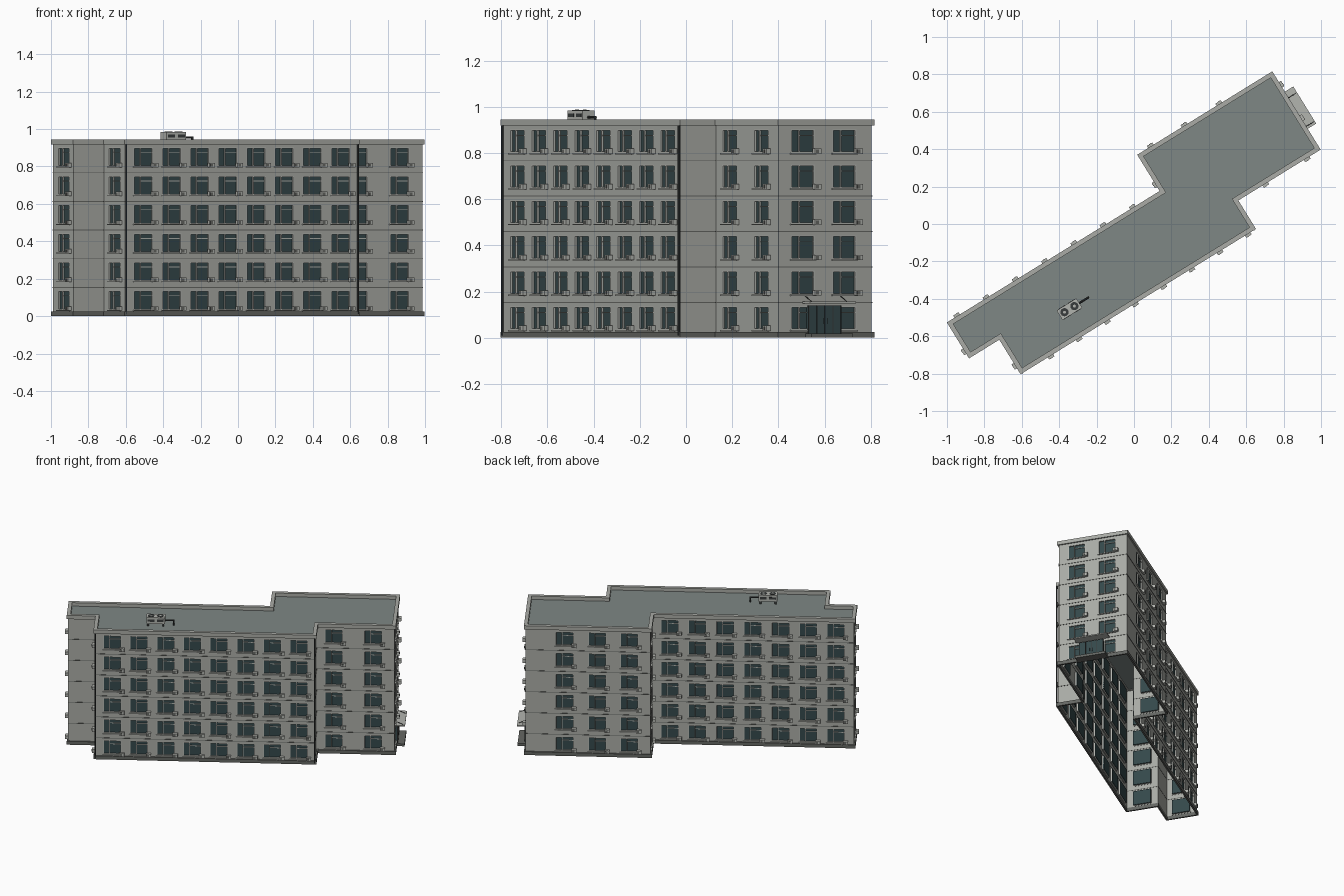
import bpy, bmesh, math
from mathutils import Matrix, Vector

if "Cube" in bpy.data.objects:
    bpy.data.objects.remove(bpy.data.objects["Cube"], do_unlink=True)

TURN = math.radians(31.7)
FLOOR, FLOORS, ROOF, TOP = 0.1533, 6, 0.92, 0.945
WIN_W, WIN_LO, WIN_HI = 0.122, 0.033, 0.137


def material(name, r, g, b):
    m = bpy.data.materials.new(name)
    m.use_nodes = True
    m.diffuse_color = (r, g, b, 1)
    m.node_tree.nodes["Principled BSDF"].inputs["Base Color"].default_value = (r, g, b, 1)
    return m


WALL = material("wall grey", 0.40, 0.41, 0.38)
TRIM = material("light trim", 0.45, 0.46, 0.43)
ROOFING = material("roof grey green", 0.21, 0.245, 0.235)
GLASS = material("dark teal glass", 0.035, 0.065, 0.07)
PLINTH = material("plinth grey", 0.13, 0.135, 0.125)
METAL = material("dark metal", 0.04, 0.045, 0.045)

# Footprint, counter-clockwise, with window centres along the wall that starts at each corner
OUTLINE = [
    ((-1.123, 0.073), [0.108]),
    ((-1.123, -0.143), []),
    ((-0.933, -0.143), [0.108]),
    ((-0.933, -0.36), [0.115 + 0.177 * i for i in range(8)]),
    ((0.536, -0.36), []),
    ((0.536, -0.181), [0.114, 0.374]),
    ((1.053, -0.181), [0.124, 0.335]),
    ((1.053, 0.301), [0.26, 0.478, 0.69]),
    ((0.214, 0.301), [0.113]),
    ((0.214, 0.073), [0.113 + 0.184 * i for i in range(7)]),
]
CORNERS = [Vector(c) for c, _ in OUTLINE]
COUNT = len(CORNERS)


def inward(i):
    d = (CORNERS[(i + 1) % COUNT] - CORNERS[i % COUNT]).normalized()
    return Vector((-d.y, d.x))


def offset_loop(out):
    return [CORNERS[i] - (inward(i - 1 + COUNT) + inward(i)) * out for i in range(COUNT)]


def finish(name, bm, mat):
    me = bpy.data.meshes.new(name)
    bm.to_mesh(me)
    bm.free()
    me.materials.append(mat)
    ob = bpy.data.objects.new(name, me)
    ob.rotation_euler.z = TURN
    bpy.context.collection.objects.link(ob)
    return ob


def box(bm, m, x0, x1, y0, y1, z0, z1):
    mid = Vector(((x0 + x1) / 2, (y0 + y1) / 2, (z0 + z1) / 2))
    size = Matrix.Diagonal((x1 - x0, y1 - y0, z1 - z0, 1))
    bmesh.ops.create_cube(bm, size=1, matrix=m @ Matrix.Translation(mid) @ size)


def rod(bm, a, b, r, sides=8):
    a, b = Vector(a), Vector(b)
    m = Matrix.Translation((a + b) / 2) @ (b - a).to_track_quat("Z", "Y").to_matrix().to_4x4()
    bmesh.ops.create_cone(bm, cap_ends=True, segments=sides, radius1=r, radius2=r,
                          depth=(b - a).length, matrix=m)


def band(bm, out, inn, z0, z1):
    """Closed ring following the footprint."""
    rings = [[bm.verts.new((p.x, p.y, z)) for p in offset_loop(o)]
             for o, z in ((out, z0), (out, z1), (inn, z1), (inn, z0))]
    for a, b in zip(rings, rings[1:] + rings[:1]):
        for i in range(COUNT):
            j = (i + 1) % COUNT
            bm.faces.new((a[i], a[j], b[j], b[i]))


I4 = Matrix.Identity(4)
walls, frames, glass, sills, units, grilles = (bmesh.new() for _ in range(6))
face_line = offset_loop(-0.004)


def window(m, x, base, with_unit):
    x0, x1 = x - WIN_W / 2, x + WIN_W / 2
    z0, z1 = base + WIN_LO, base + WIN_HI
    t = 0.006
    split, rail = x0 + WIN_W * 0.36, z1 - 0.028
    box(glass, m, x0, x1, 0.009, 0.014, z0, z1)
    for a, b in ((x0, x0 + t), (x1 - t, x1), (split - t / 2, split + t / 2)):
        box(frames, m, a, b, 0, 0.011, z0, z1)
    for a, b in ((z0, z0 + t), (z1 - t, z1)):
        box(frames, m, x0, x1, 0, 0.011, a, b)
    box(frames, m, split, x1, 0.003, 0.011, rail - 0.002, rail + 0.002)
    box(sills, m, x0 - 0.004, x1 + 0.004, -0.008, 0.002, z0 - 0.005, z0)
    if with_unit:
        box(units, m, x1 - 0.014, x1 + 0.02, -0.022, -0.002, z0 - 0.004, z0 + 0.019)
        box(grilles, m, x1 - 0.009, x1 + 0.006, -0.0235, -0.022, z0, z0 + 0.015)


# Walls with window openings, and everything set in them
for i, (_, centres) in enumerate(OUTLINE):
    start, end = face_line[i], face_line[(i + 1) % COUNT]
    d, n = (end - start).normalized(), inward(i)
    m = Matrix(((d.x, n.x, 0, start.x), (d.y, n.y, 0, start.y), (0, 0, 1, 0), (0, 0, 0, 1)))
    xs = [0] + [c + s * WIN_W / 2 for c in centres for s in (-1, 1)] + [(end - start).length]
    zs = [0] + [f * FLOOR + h for f in range(FLOORS) for h in (WIN_LO, WIN_HI)] + [ROOF]
    grid = [[walls.verts.new(m @ Vector((x, 0, z))) for z in zs] for x in xs]
    for a in range(len(xs) - 1):
        for b in range(len(zs) - 1):
            if not (a % 2 and b % 2):
                walls.faces.new((grid[a][b], grid[a + 1][b], grid[a + 1][b + 1], grid[a][b + 1]))
    for c in centres:
        for f in range(FLOORS):
            window(m, c, f * FLOOR, not (f == 0 and i == 6))

finish("outer_walls", walls, WALL)
finish("window_frames", frames, TRIM)
finish("window_glass", glass, GLASS)
finish("window_sills", sills, TRIM)
finish("wall_cooling_units", units, TRIM)
finish("wall_cooling_grilles", grilles, PLINTH)

# Plinth, floor seams, parapet and roof deck
bm = bmesh.new()
band(bm, 0.005, -0.006, 0, 0.025)
finish("plinth", bm, PLINTH)

bm = bmesh.new()
for f in range(1, FLOORS):
    band(bm, -0.002, -0.005, f * FLOOR - 0.002, f * FLOOR + 0.002)
finish("floor_seams", bm, PLINTH)

bm = bmesh.new()
band(bm, 0.005, -0.02, ROOF - 0.002, TOP)
finish("parapet", bm, WALL)

bm = bmesh.new()
bm.faces.new([bm.verts.new((p.x, p.y, ROOF)) for p in offset_loop(-0.005)])
finish("roof_deck", bm, ROOFING)

# Drain pipes at the ends of the long front wall
bm = bmesh.new()
for x in (-0.926, 0.529):
    rod(bm, (x, -0.363, 0.01), (x, -0.363, ROOF), 0.005)
finish("drain_pipes", bm, METAL)

# Entrance: porch, double door, canopy and tie rods
END = 1.053
bm = bmesh.new()
box(bm, I4, END - 0.01, END + 0.055, -0.045, 0.165, 0, 0.018)
finish("porch", bm, PLINTH)

bm = bmesh.new()
box(bm, I4, END - 0.01, END + 0.007, -0.03, 0.134, 0.018, 0.14)
finish("entrance_door", bm, GLASS)

bm = bmesh.new()
for y in (-0.03, 0.012, 0.052, 0.092, 0.134):
    box(bm, I4, END + 0.005, END + 0.01, y - 0.002, y + 0.002, 0.018, 0.14)
for y in (0.043, 0.061):
    rod(bm, (END + 0.013, y, 0.06), (END + 0.013, y, 0.085), 0.0015)
finish("door_bars", bm, METAL)

bm = bmesh.new()
box(bm, I4, END - 0.005, END + 0.058, -0.055, 0.178, 0.148, 0.156)
finish("entrance_canopy", bm, TRIM)

bm = bmesh.new()
for y in (-0.04, 0.14):
    rod(bm, (END - 0.005, y, 0.18), (END + 0.05, y, 0.155), 0.002)
finish("canopy_tie_rods", bm, METAL)

# Rooftop cooling unit with two fans and a pipe
CX, CY = -0.533, -0.206
bm = bmesh.new()
box(bm, I4, CX - 0.062, CX + 0.062, CY - 0.03, CY + 0.03, 0.94, 0.985)
finish("roof_unit", bm, TRIM)

bm = bmesh.new()
for s in (-1, 1):
    fx = CX + s * 0.031
    rod(bm, (fx, CY, 0.98), (fx, CY, 0.9865), 0.022, 20)
    box(bm, I4, fx - 0.022, fx + 0.022, CY - 0.0315, CY + 0.0315, 0.955, 0.972)
    for t in (-1, 1):
        box(bm, I4, CX + s * 0.05 - 0.006, CX + s * 0.05 + 0.006,
            CY + t * 0.022 - 0.005, CY + t * 0.022 + 0.005, ROOF, 0.94)
rod(bm, (CX + 0.06, CY, 0.955), (CX + 0.122, CY, 0.955), 0.006)
rod(bm, (CX + 0.118, CY, 0.955), (CX + 0.118, CY, ROOF), 0.006)
finish("roof_unit_fans_and_pipe", bm, METAL)

bm = bmesh.new()
for s in (-1, 1):
    rod(bm, (CX + s * 0.031, CY, 0.98), (CX + s * 0.031, CY, 0.988), 0.008, 12)
finish("roof_unit_fan_hubs", bm, TRIM)
